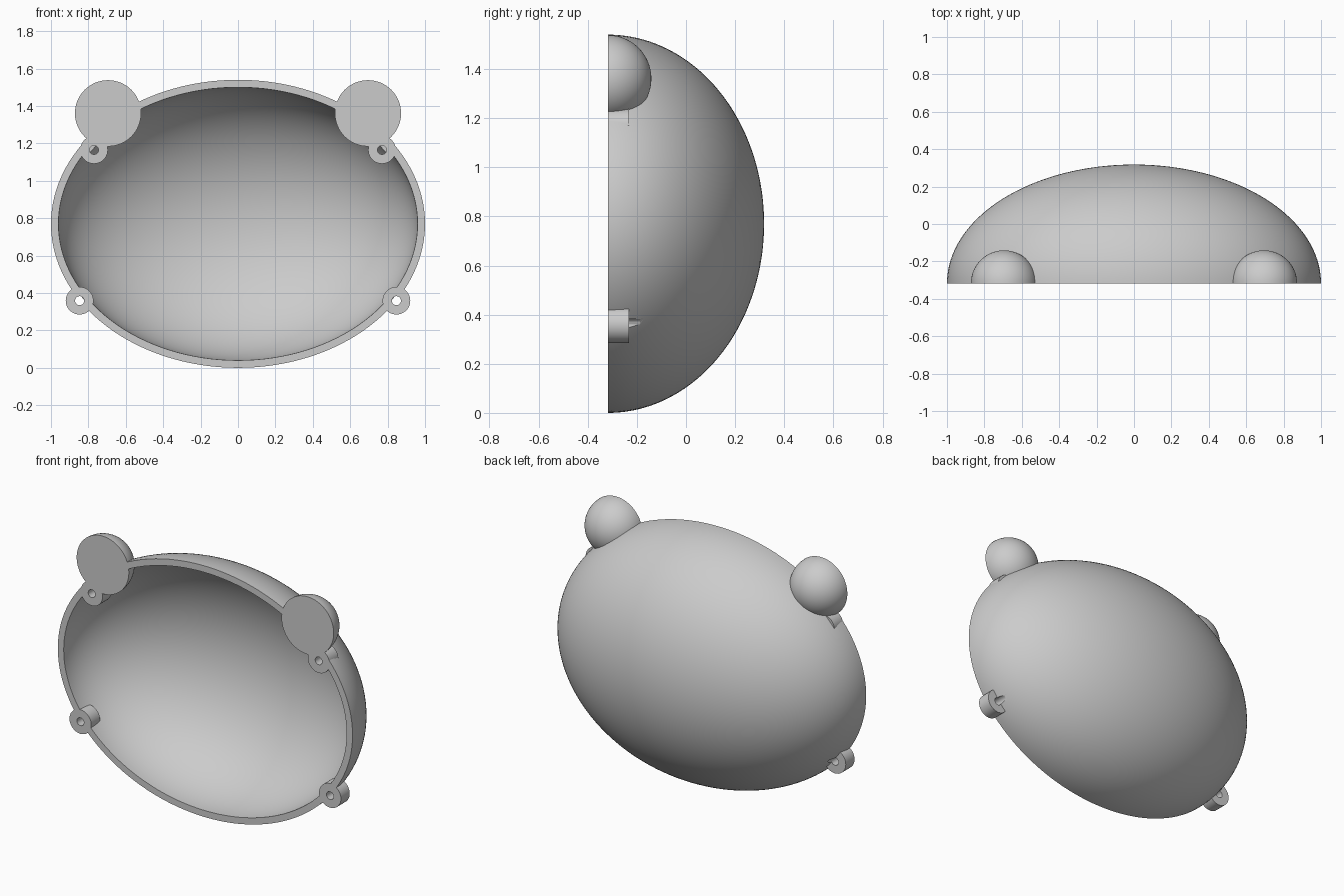
import bpy, bmesh, math

cube = bpy.data.objects.get("Cube")
if cube:
    bpy.data.objects.remove(cube, do_unlink=True)

FRONT = -0.318
GREY = (0.6, 0.6, 0.6, 1.0)
mat = bpy.data.materials.new("plain grey")
mat.use_nodes = True
mat.diffuse_color = GREY
mat.node_tree.nodes["Principled BSDF"].inputs["Base Color"].default_value = GREY


def dome(rx, ry, rz, steps):
    """Elliptical rings (rx, rz, y) from the back pole to the front rim."""
    angles = [math.pi / 2 * i / steps for i in range(steps + 1)]
    return [(rx * math.sin(a), rz * math.sin(a), ry * math.cos(a)) for a in angles]


def add_rings(name, rings, segments, location, closed=False):
    """Skin a row of elliptical rings around the y axis."""
    bm = bmesh.new()
    turns = [2 * math.pi * i / segments for i in range(segments)]
    rows = [[bm.verts.new((rx * math.cos(t), y, rz * math.sin(t))) for t in turns]
            for rx, rz, y in rings]
    following = rows[1:] + (rows[:1] if closed else [])
    for row, after in zip(rows, following):
        for i in range(segments):
            j = (i + 1) % segments
            bm.faces.new((row[i], row[j], after[j], after[i]))
    # Ring of zero size at a pole becomes one point
    bmesh.ops.remove_doubles(bm, verts=bm.verts, dist=0.00001)
    bmesh.ops.recalc_face_normals(bm, faces=bm.faces)
    mesh = bpy.data.meshes.new(name)
    bm.to_mesh(mesh)
    bm.free()
    mesh.materials.append(mat)
    obj = bpy.data.objects.new(name, mesh)
    obj.location = location
    bpy.context.collection.objects.link(obj)
    return obj


def smooth(obj):
    bpy.ops.object.select_all(action="DESELECT")
    obj.select_set(True)
    bpy.context.view_layer.objects.active = obj
    bpy.ops.object.shade_smooth_by_angle(angle=math.radians(35))


# Hollow shell with a flat rim
outside = dome(1.0, 0.636, 0.77, 40)
inside = dome(0.96, 0.596, 0.73, 40)
shell = add_rings("shell", outside + inside[::-1], 128, (0, FRONT, 0.77))

POST, BORE, DEPTH = 0.074, 0.024, 0.085
post_rings = [(POST, POST, 0), (POST, POST, DEPTH), (BORE, BORE, DEPTH), (BORE, BORE, 0)]
drill_rings = [(0, 0, -0.03), (BORE, BORE, -0.03), (BORE, BORE, 0.13), (0, 0, 0.13)]

for side, label in ((1, "left"), (-1, "right")):
    # Solid half-ball ears
    ear_rings = dome(0.177, 0.177, 0.177, 20) + [(0, 0, 0)]
    smooth(add_rings(label + "_ear", ear_rings, 64, (side * 0.695, FRONT, 1.361)))

    # Screw posts and their bores through the shell edge
    for level, x, z in (("upper", 0.77, 1.165), ("lower", 0.847, 0.359)):
        place = (side * x, FRONT, z)
        smooth(add_rings(f"{label}_{level}_post", post_rings, 40, place, closed=True))
        drill = add_rings("drill", drill_rings, 40, place)
        drill.hide_render = True
        cut = shell.modifiers.new("bore", "BOOLEAN")
        cut.operation = "DIFFERENCE"
        cut.solver = "EXACT"
        cut.object = drill
        bpy.context.view_layer.objects.active = shell
        bpy.ops.object.modifier_apply(modifier=cut.name)
        bpy.data.objects.remove(drill, do_unlink=True)

smooth(shell)
